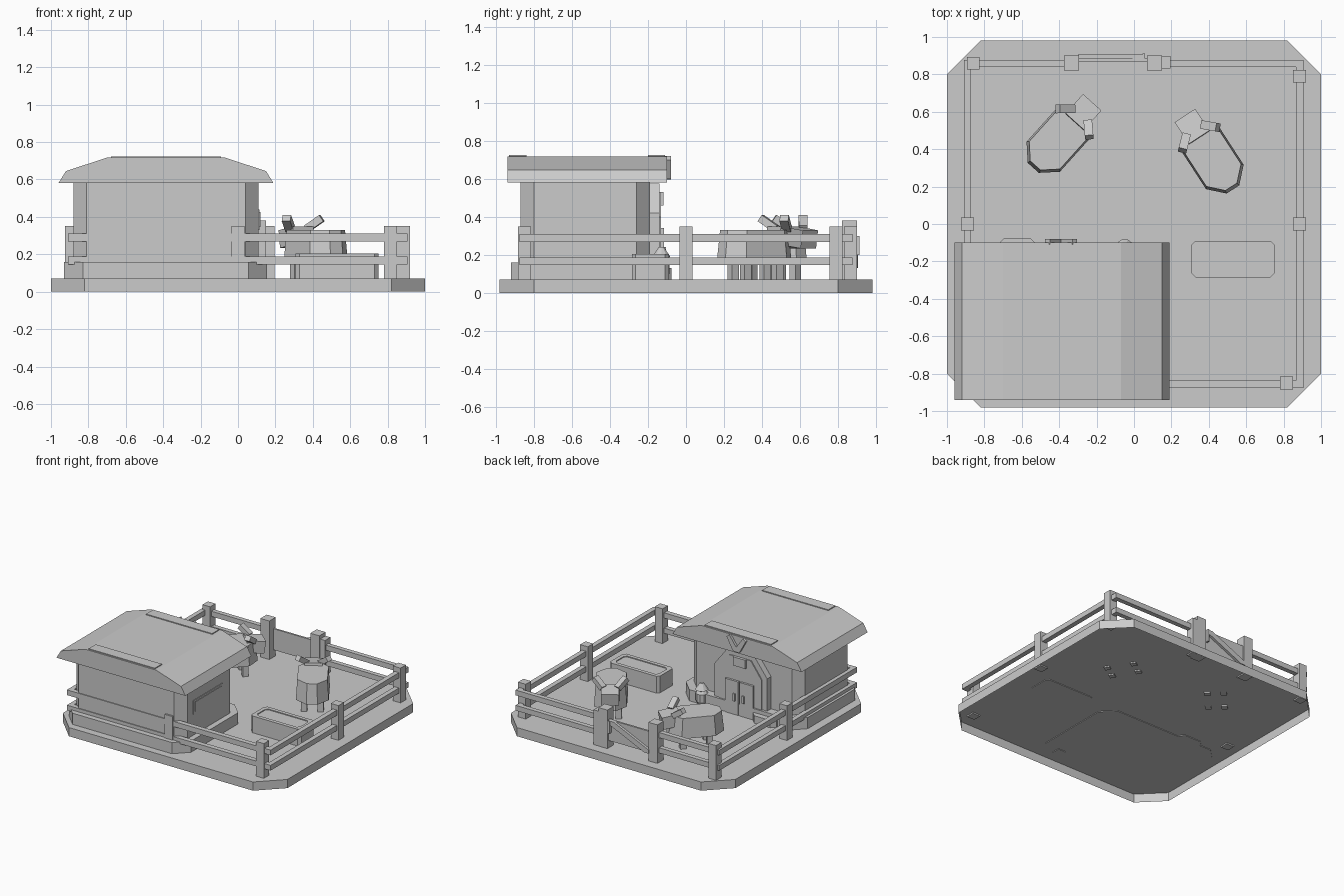
import bpy, bmesh, math
from mathutils import Matrix

cube = bpy.data.objects.get("Cube")
if cube:
    bpy.data.objects.remove(cube, do_unlink=True)

GREY = bpy.data.materials.new("plain_grey")
GREY.use_nodes = True
GREY.diffuse_color = (0.6, 0.6, 0.6, 1)
GREY.node_tree.nodes["Principled BSDF"].inputs["Base Color"].default_value = (0.6, 0.6, 0.6, 1)


def finish(name, bm):
    bmesh.ops.recalc_face_normals(bm, faces=bm.faces)
    mesh = bpy.data.meshes.new(name)
    bm.to_mesh(mesh)
    bm.free()
    mesh.materials.append(GREY)
    ob = bpy.data.objects.new(name, mesh)
    bpy.context.collection.objects.link(ob)
    return ob


def loft(name, rings, matrix=None, bottom=True):
    """Skin equal-length rings of points and cap the ends."""
    bm = bmesh.new()
    loops = [[bm.verts.new(p) for p in ring] for ring in rings]
    n = len(loops[0])
    for a, b in zip(loops, loops[1:]):
        for i in range(n):
            j = (i + 1) % n
            bm.faces.new((a[i], a[j], b[j], b[i]))
    if bottom:
        bm.faces.new(loops[0])
    bm.faces.new(loops[-1])
    if matrix:
        bm.transform(matrix)
    return finish(name, bm)


def box(name, x, y, z, matrix=None):
    return loft(name, [[(x[i], y[j], h) for i, j in ((0, 0), (1, 0), (1, 1), (0, 1))] for h in z], matrix)


def octagon(x, y, cut, z):
    (a, b), (c, d) = x, y
    return [(a + cut, c, z), (b - cut, c, z), (b, c + cut, z), (b, d - cut, z),
            (b - cut, d, z), (a + cut, d, z), (a, d - cut, z), (a, c + cut, z)]


def prism(name, x, y, cut, z, bottom=True):
    return loft(name, [octagon(x, y, cut, h) for h in z], bottom=bottom)


def upright(name, profile, y):
    """Extrude an x-z profile along y."""
    return loft(name, [[(px, v, pz) for px, pz in profile] for v in y])


# Ground tray, open underneath
prism("ground", (-1, 1), (-0.98, 0.98), 0.18, (0, 0.07), bottom=False)

# House body
prism("plinth", (-0.93, 0.155), (-0.92, -0.12), 0.1, (0.065, 0.16))
prism("house_walls", (-0.88, 0.11), (-0.87, -0.19), 0.07, (0.15, 0.6))

# Roof with raised end strips
roof = [(-0.96, 0.58), (-0.92, 0.645), (-0.70, 0.717), (-0.07, 0.717), (0.15, 0.645), (0.19, 0.58)]
upright("roof", roof, (-0.94, -0.10))
for n, y in enumerate(((-0.93, -0.84), (-0.2, -0.11))):
    box(f"ridge_strip_{n}", (-0.68, -0.09), y, (0.71, 0.724))

# Arched doorway, layered outwards
DOOR = -0.39


def arch(name, half, shoulder, top, y):
    t = half * 0.5
    pts = [(-half, 0.07), (half, 0.07), (half, shoulder), (t, top), (-t, top), (-half, shoulder)]
    upright(name, [(DOOR + px, pz) for px, pz in pts], y)


arch("door_surround", 0.235, 0.42, 0.575, (-0.21, -0.14))
arch("door_recess", 0.19, 0.4, 0.53, (-0.2, -0.132))
for s in (-1, 1):
    xs = sorted((DOOR + s * 0.008, DOOR + s * 0.125))
    box("door_leaf", xs, (-0.15, -0.115), (0.07, 0.34))
    xs = sorted((DOOR + s * 0.03, DOOR + s * 0.05))
    box("door_handle", xs, (-0.12, -0.105), (0.18, 0.24))
box("door_sign", (DOOR - 0.055, DOOR + 0.055), (-0.145, -0.118), (0.46, 0.53))
prism("stone_step", (-0.73, -0.52), (-0.16, -0.075), 0.035, (0.065, 0.13))

# Crossed gable boards
for s in (-1, 1):
    upright("gable_board", [(DOOR, 0.595), (DOOR + s * 0.03, 0.6), (DOOR + s * 0.085, 0.70),
                            (DOOR + s * 0.06, 0.72), (DOOR, 0.635)], (-0.11, -0.08))

# Side window
box("window_frame", (0.1, 0.115), (-0.73, -0.36), (0.33, 0.44))
box("window_pane", (0.11, 0.119), (-0.71, -0.38), (0.345, 0.425))

# Lantern beside the door
rings = [(0.03, 0.07), (0.045, 0.1), (0.045, 0.16), (0.03, 0.18), (0.05, 0.19), (0.015, 0.24)]
loft("lantern", [[(-0.05 + r * math.cos(k * math.tau / 10), -0.13 + r * math.sin(k * math.tau / 10), z)
                  for k in range(10)] for r, z in rings])

# Fence posts
posts = [(-0.86, 0.86), (0.885, 0.79), (0.885, 0), (-0.89, 0), (0.815, -0.85), (0, -0.85), (0.16, 0.865)]
for x, y in posts:
    box("fence_post", (x - 0.034, x + 0.034), (y - 0.034, y + 0.034), (0.06, 0.35))
for x in (-0.335, 0.11):
    box("gate_post", (x - 0.04, x + 0.04), (0.82, 0.9), (0.06, 0.38))

# Fence rails
for z in ((0.145, 0.187), (0.268, 0.31)):
    box("front_rail", (-0.91, 0.905), (-0.877, -0.837), z)
    box("left_rail", (0.866, 0.905), (-0.877, 0.875), z)
    box("right_rail", (-0.91, -0.873), (-0.877, 0.875), z)
    box("back_rail", (-0.91, -0.335), (0.84, 0.877), z)
    box("back_rail", (0.11, 0.905), (0.84, 0.877), z)

# Gate with brace and latch
box("gate_panel", (-0.3, 0.075), (0.87, 0.885), (0.13, 0.30))
upright("gate_brace", [(-0.3, 0.13), (-0.26, 0.13), (0.05, 0.27), (0.05, 0.3), (0.01, 0.3), (-0.3, 0.16)],
        (0.884, 0.905))
box("gate_latch", (0.045, 0.06), (0.87, 0.912), (0.2, 0.3))

# Water trough with a shallow sunken top
rim = [(0, 0.065), (0, 0.205), (0.03, 0.205), (0.03, 0.198)]
loft("trough", [octagon((0.308 + i, 0.75 - i), (-0.285 + i, -0.09 - i), 0.02, z) for i, z in rim])


def animal(name, x, y, angle):
    """Low-poly grazing animal; local +y is forward."""
    m = Matrix.Translation((x, y, 0)) @ Matrix.Rotation(angle, 4, 'Z')
    loft(name + "_body", [octagon((-0.12 * s, 0.12 * s), (-0.215 * s, 0.2 * s), 0.08 * s, z)
                          for s, z in ((1, 0.17), (0.92, 0.33))], m)
    for sx in (-1, 1):
        for ly in (-0.1, 0.1):
            cx = sx * 0.06
            box(name + "_leg", (cx - 0.022, cx + 0.022), (ly - 0.022, ly + 0.022), (0.06, 0.18), m)
        # Ears sweep back, upward and outward
        ear = (m @ Matrix.Translation((sx * 0.083, 0.135, 0.365)) @ Matrix.Rotation(-sx * 0.75, 4, 'Z')
               @ Matrix.Rotation(-sx * 0.6, 4, 'Y'))
        box(name + "_ear", (-0.05, 0.05), (-0.023, 0.023), (-0.02, 0.02), ear)
    head = m @ Matrix.Translation((0, 0.19, 0.29)) @ Matrix.Rotation(-0.15, 4, 'X')
    box(name + "_head", (-0.066, 0.066), (-0.08, 0.06), (-0.048, 0.048), head)


animal("first_animal", -0.395, 0.46, math.radians(-42))
animal("second_animal", 0.412, 0.365, math.radians(33))
